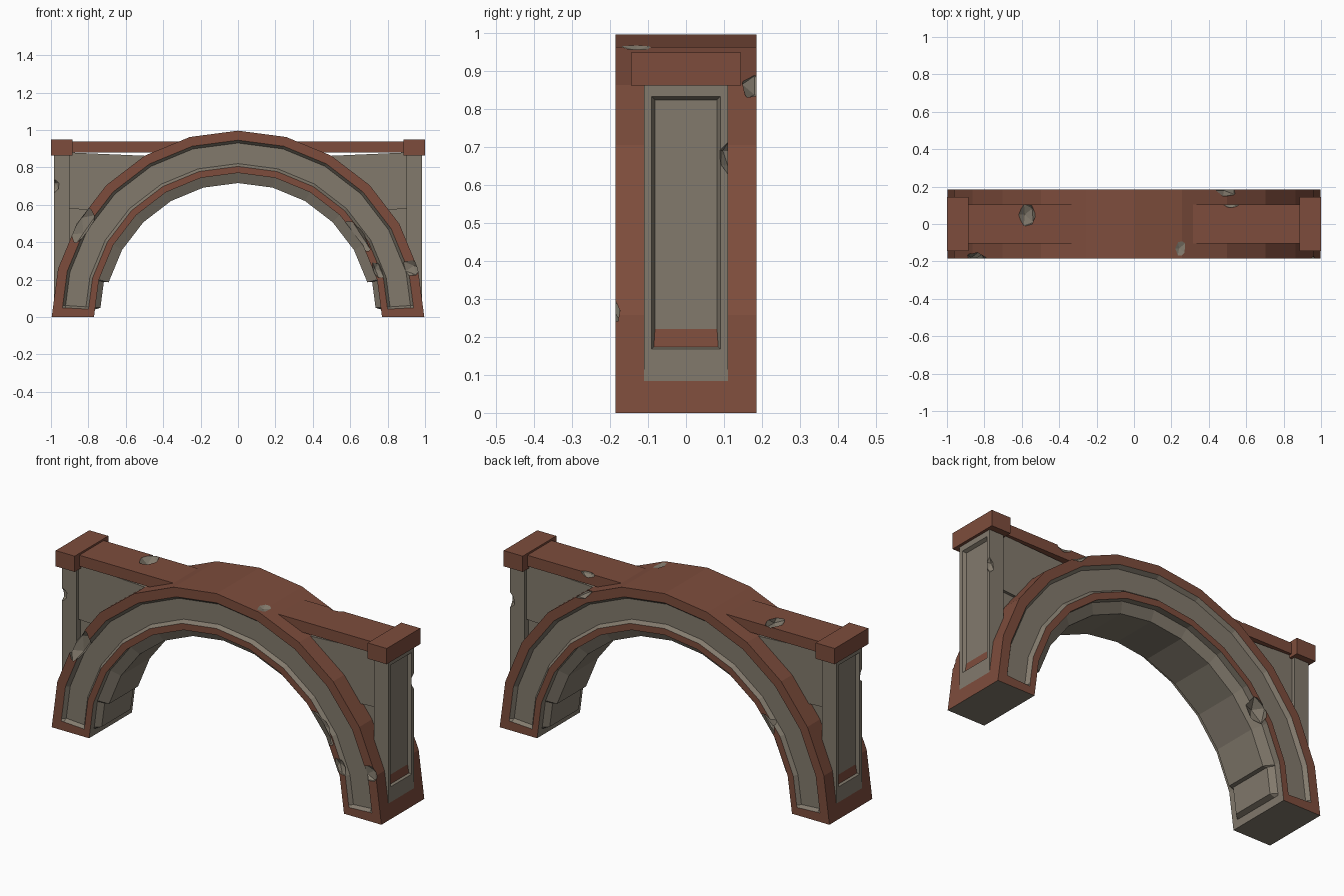
import bpy, bmesh, math, random
from mathutils import Vector

if "Cube" in bpy.data.objects:
    bpy.data.objects.remove(bpy.data.objects["Cube"])

random.seed(4)


def material(name, color):
    m = bpy.data.materials.new(name)
    m.diffuse_color = (*color, 1)
    m.use_nodes = True
    m.node_tree.nodes["Principled BSDF"].inputs["Base Color"].default_value = m.diffuse_color
    return m


STONE = material("grey_stone", (0.225, 0.195, 0.152))
BRICK = material("red_brown_trim", (0.205, 0.073, 0.045))
GREY, RED = 0, 1


def finish(bm, name):
    bmesh.ops.recalc_face_normals(bm, faces=bm.faces)
    me = bpy.data.meshes.new(name)
    bm.to_mesh(me)
    bm.free()
    me.materials.append(STONE)
    me.materials.append(BRICK)
    ob = bpy.data.objects.new(name, me)
    bpy.context.collection.objects.link(ob)
    return ob


def add_box(bm, lo, hi, mat):
    faces = []
    r = bmesh.ops.create_cube(bm, size=1)
    for v in r["verts"]:
        v.co = Vector([(a + b) / 2 + c * abs(b - a) for a, b, c in zip(lo, hi, v.co)])
        faces += v.link_faces
    for f in set(faces):
        f.material_index = mat


def box(name, lo, hi, mat):
    bm = bmesh.new()
    add_box(bm, lo, hi, mat)
    return finish(bm, name)


def plate(name, points, half):
    """Outline in the xz plane, extruded to y = +-half."""
    bm = bmesh.new()
    f = bm.faces.new([bm.verts.new((x, -half, z)) for x, z in points])
    r = bmesh.ops.extrude_face_region(bm, geom=[f])
    for v in r["geom"]:
        if isinstance(v, bmesh.types.BMVert):
            v.co.y = half
    return finish(bm, name)


def chip(ob, spots):
    """Break rough grey pieces off an object: (centre), (radii), tilt about y."""
    for centre, radii, tilt in spots:
        bm = bmesh.new()
        bmesh.ops.create_icosphere(bm, subdivisions=1, radius=1)
        c, s = math.cos(math.radians(tilt)), math.sin(math.radians(tilt))
        for v in bm.verts:
            p = v.co * random.uniform(0.85, 1.15)
            x, y, z = (a * b for a, b in zip(p, radii))
            v.co = Vector((x * c + z * s, y, z * c - x * s)) + Vector(centre)
        cutter = finish(bm, "chip_cutter")
        cutter.hide_render = True
        mod = ob.modifiers.new("chip", "BOOLEAN")
        mod.operation, mod.solver, mod.object = "DIFFERENCE", "EXACT", cutter
        bpy.context.view_layer.objects.active = ob
        bpy.ops.object.modifier_apply(modifier=mod.name)
        bpy.data.objects.remove(cutter)


# --- Arch ring: stepped section swept round a twelve-sided half circle ---
W, R_OUT, R_IN = 0.185, 0.996, 0.77


def section(recessed, r_soffit):
    d = W - 0.02 if recessed else W
    half = [(R_OUT, W), (0.945, W), (0.93, d), (0.82, d), (0.805, W),
            (R_IN, W), (R_IN, 0.15), (r_soffit, 0.125)]
    return half + [(r, -y) for r, y in reversed(half)]


quarter = [(0, False, R_IN), (3, False, R_IN), (3.8, True, 0.742), (14.6, True, 0.742),
           (15, True, 0.716)] + [(a, True, 0.716) for a in (30, 45, 60, 75)]
stations = quarter + [(90, True, 0.716)] + [(180 - a, k, r) for a, k, r in reversed(quarter)]

bm = bmesh.new()
rings = []
for ang, recessed, rs in stations:
    off = ang % 15 - 7.5                      # keep in-between stations on the flat facets
    k = math.cos(math.radians(7.5)) / math.cos(math.radians(off))
    a = math.radians(ang)
    rings.append([bm.verts.new((r * k * math.cos(a), y, r * k * math.sin(a)))
                  for r, y in section(recessed, rs)])
n = len(rings[0])
soffit, panel = range(5, 10), (1, 2, 3, 11, 12, 13)
for i, (A, B) in enumerate(zip(rings, rings[1:])):
    foot = i in (0, len(rings) - 2)
    for j in range(n):
        f = bm.faces.new((A[j], A[(j + 1) % n], B[(j + 1) % n], B[j]))
        grey = j in soffit or (j in panel and not foot)
        f.material_index = GREY if grey else RED
bm.faces.new(rings[0])
bm.faces.new(rings[-1])
arch = finish(bm, "arch_ring")
chip(arch, [
    ((0.25, -0.13, 0.985), (0.075, 0.09, 0.035), 15),
    ((-0.83, -0.18, 0.49), (0.11, 0.035, 0.055), -55),
    ((0.64, -0.18, 0.43), (0.12, 0.03, 0.04), 57),
    ((0.75, -0.185, 0.25), (0.05, 0.025, 0.03), 70),
    ((0.92, -0.185, 0.26), (0.06, 0.025, 0.05), 20),
    ((0.50, 0.18, 0.87), (0.07, 0.04, 0.04), 30),
    ((-0.62, 0.17, 0.44), (0.07, 0.06, 0.05), -55),
])

# --- Spandrels, rails, piers and caps, mirrored left and right ---
for s, side in ((-1, "left"), (1, "right")):
    def arc(a0, a1):
        return [(s * 0.88 * math.cos(math.radians(a)), 0.88 * math.sin(math.radians(a)))
                for a in range(a0, a1 + 1, 5)]

    plate(side + "_upper_spandrel", arc(40, 75) + [(s * 0.92, 0.88), (s * 0.92, 0.58)], 0.09)
    plate(side + "_lower_spandrel", arc(15, 45) + [(s * 0.92, 0.622), (s * 0.92, 0.23)], 0.075)

    rail = box(side + "_top_rail", (min(s * 0.25, s * 0.93), -0.105, 0.878),
               (max(s * 0.25, s * 0.93), 0.105, 0.938), RED)

    # pier with a sunken panel on its outer face
    x0, x1 = sorted((s * 0.90, s * 0.985))
    bm = bmesh.new()
    add_box(bm, (x0, -0.11, 0.055), (x1, 0.11, 0.87), GREY)
    bmesh.ops.recalc_face_normals(bm, faces=bm.faces)
    face = next(f for f in bm.faces if f.normal.x * s > 0.9)
    bmesh.ops.inset_individual(bm, faces=[face], thickness=0.028)
    for v in face.verts:
        v.co.z = 0.168 if v.co.z < 0.4 else 0.832
    bmesh.ops.inset_individual(bm, faces=[face], thickness=0.012, depth=-0.018)
    pier = finish(bm, side + "_pier")
    box(side + "_pier_cap", (min(s * 0.885, s), -0.145, 0.862),
        (max(s * 0.885, s), 0.145, 0.948), RED)

    if s < 0:
        chip(rail, [((-0.57, 0.05, 0.945), (0.05, 0.07, 0.04), 20)])
        chip(pier, [((-0.98, -0.11, 0.70), (0.03, 0.02, 0.04), 0)])
    else:
        chip(rail, [((0.52, 0.11, 0.94), (0.05, 0.03, 0.03), 0)])
        chip(pier, [((0.985, 0.11, 0.67), (0.03, 0.025, 0.045), 0)])
